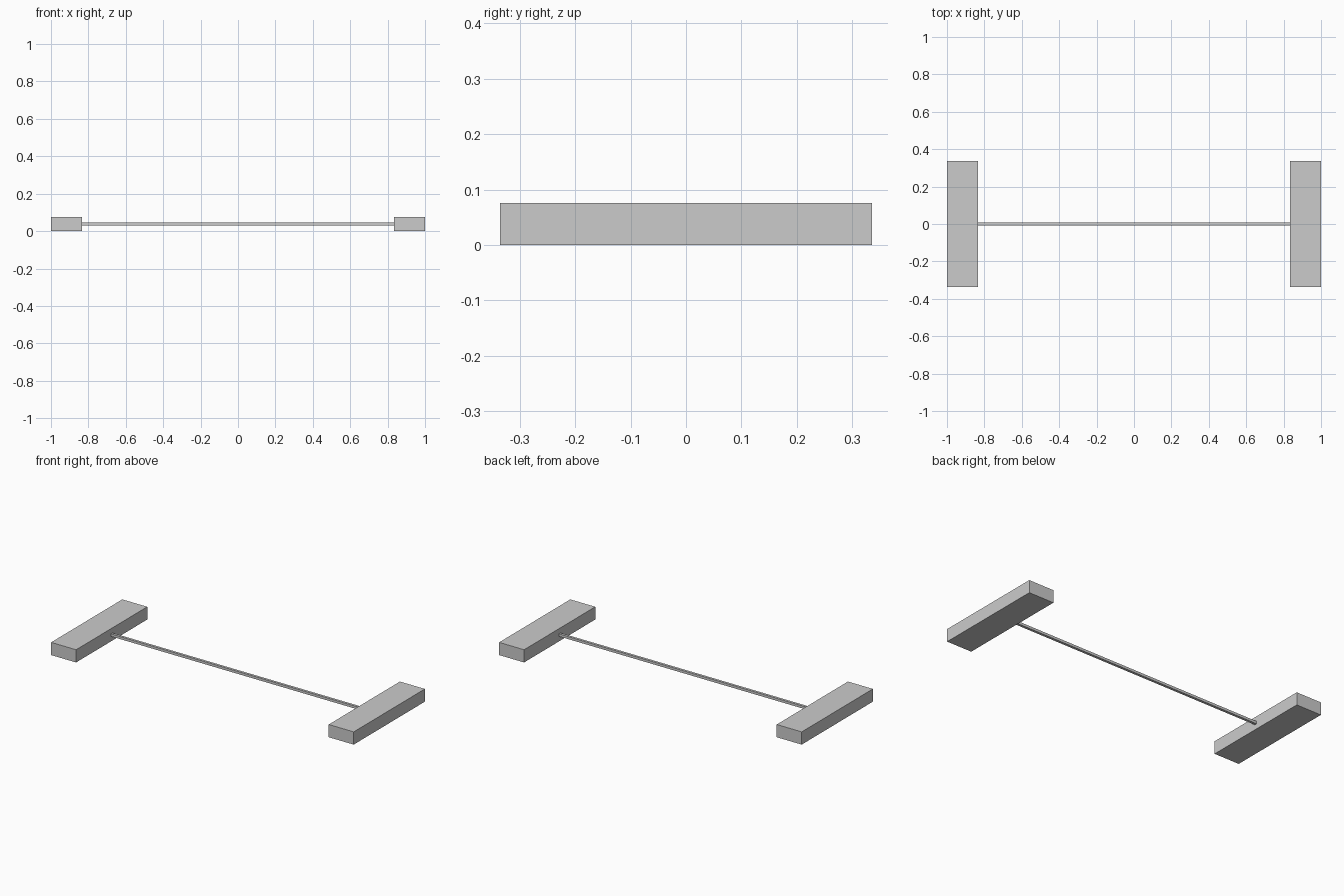
import bpy

cube = bpy.data.objects.get("Cube")
if cube:
    bpy.data.objects.remove(cube, do_unlink=True)

# Single grey finish
grey = bpy.data.materials.new("plain grey")
grey.use_nodes = True
colour = (0.6, 0.6, 0.6, 1.0)
grey.diffuse_color = colour
grey.node_tree.nodes["Principled BSDF"].inputs["Base Color"].default_value = colour

LENGTH = 2.0
BLOCK_WIDTH, BLOCK_DEPTH, BLOCK_HEIGHT = 0.165, 0.672, 0.076
BAR_THICKNESS = 0.015


def box(name, size, centre):
    bpy.ops.mesh.primitive_cube_add(size=1, location=centre)
    obj = bpy.context.object
    obj.name = name
    obj.scale = size
    bpy.ops.object.transform_apply(location=False, rotation=False, scale=True)
    obj.data.materials.append(grey)
    return obj


# End blocks
for side, sign in (("left", 1), ("right", -1)):
    box(side + "_end_block", (BLOCK_WIDTH, BLOCK_DEPTH, BLOCK_HEIGHT),
        (sign * (LENGTH - BLOCK_WIDTH) / 2, 0, BLOCK_HEIGHT / 2))

# Thin bar joining the inner faces of the blocks
box("connecting_bar", (LENGTH - 2 * BLOCK_WIDTH, BAR_THICKNESS, BAR_THICKNESS),
    (0, 0, BLOCK_HEIGHT / 2))
